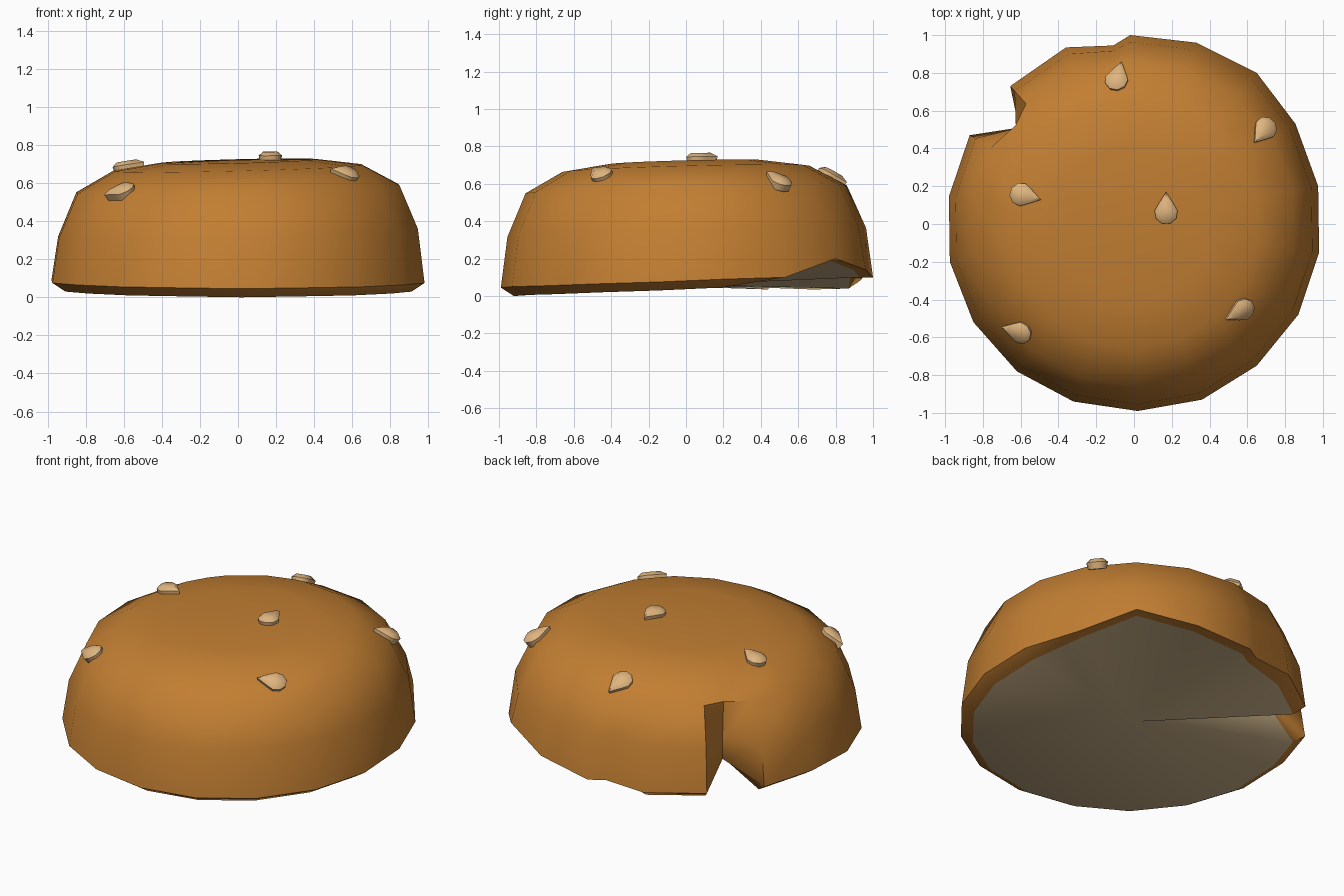
import bpy, bmesh, math
from mathutils import Vector, Matrix
from mathutils.bvhtree import BVHTree

if "Cube" in bpy.data.objects:
    bpy.data.objects.remove(bpy.data.objects["Cube"])


def material(name, rgb):
    m = bpy.data.materials.new(name)
    m.diffuse_color = (*rgb, 1)
    m.use_nodes = True
    m.node_tree.nodes["Principled BSDF"].inputs["Base Color"].default_value = m.diffuse_color
    return m


crust = material("toasted_crust", (0.54, 0.21, 0.032))
crumb = material("cream_crumb", (0.62, 0.46, 0.26))
seed_mat = material("sesame_tan", (0.74, 0.46, 0.21))


def finish(bm, name, mats, angle):
    bmesh.ops.recalc_face_normals(bm, faces=bm.faces)
    me = bpy.data.meshes.new(name)
    bm.to_mesh(me)
    ob = bpy.data.objects.new(name, me)
    bpy.context.collection.objects.link(ob)
    for m in mats:
        me.materials.append(m)
    bpy.ops.object.select_all(action='DESELECT')
    ob.select_set(True)
    bpy.context.view_layer.objects.active = ob
    bpy.ops.object.shade_smooth_by_angle(angle=math.radians(angle))
    return ob


# Bun outline seen from above, with the torn notch at the back left: x, y, rim height
outline = [
    (0.02, -0.99, 0.0), (0.36, -0.93, 0.005), (0.65, -0.75, 0.01), (0.87, -0.48, 0.02),
    (0.98, -0.15, 0.03), (0.975, 0.2, 0.045), (0.855, 0.53, 0.10), (0.65, 0.8, 0.2),
    (0.33, 0.96, 0.14), (-0.02, 1.0, 0.10), (-0.11, 0.945, 0.10), (-0.36, 0.935, 0.04),
    (-0.655, 0.73, 0.035), (-0.61, 0.51, 0.2), (-0.87, 0.47, 0.035), (-0.98, 0.145, 0.045),
    (-0.975, -0.2, 0.03), (-0.85, -0.52, 0.02), (-0.62, -0.78, 0.01), (-0.32, -0.94, 0.005)]
# Dome profile: scale, height, blend towards a plain circle
levels = [(0.93, None, 0), (1.0, None, 0), (0.965, 0.34, 0.15), (0.87, 0.57, 0.75),
          (0.67, 0.68, 1), (0.42, 0.715, 1)]

# Bun: stacked rings, crumb underside
bm = bmesh.new()
rings = []
for i, (s, h, w) in enumerate(levels):
    ring = []
    for x, y, rim in outline:
        r = math.hypot(x, y)
        k = s * ((1 - w) * r + w * 0.985) / r
        z = rim + (0.0, 0.045)[i] * (rim < 0.09) if h is None else h + 0.025 * (x + y) * s
        ring.append(bm.verts.new((x * k, y * k, z)))
    rings.append(ring)
n = len(outline)
for a, b in zip(rings, rings[1:]):
    for j in range(n):
        bm.faces.new((a[j], a[(j + 1) % n], b[(j + 1) % n], b[j]))
top = bm.verts.new((0, 0, 0.722))
low = bm.verts.new((0, 0, 0.06))
for j in range(n):
    k = (j + 1) % n
    bm.faces.new((rings[-1][j], rings[-1][k], top))
    bm.faces.new((rings[0][k], rings[0][j], low)).material_index = 1
bmesh.ops.recalc_face_normals(bm, faces=bm.faces)
tree = BVHTree.FromBMesh(bm)
finish(bm, "bun_top", [crust, crumb], 50)

# Teardrop seeds laid on the crust: x, y, direction of the tip in degrees
seeds = [(-0.09, 0.76, 80), (0.69, 0.50, 230), (-0.59, 0.155, -15),
         (0.17, 0.065, 90), (-0.60, -0.57, 170), (0.57, -0.45, 205)]
for x, y, deg in seeds:
    hit, nor, _, _ = tree.ray_cast(Vector((x, y, 2)), Vector((0, 0, -1)))
    if nor.z < 0:
        nor = -nor
    tip = Vector((math.cos(math.radians(deg)), math.sin(math.radians(deg)), 0))
    tip = (tip - nor * tip.dot(nor)).normalized()
    side = nor.cross(tip)
    M = Matrix((tip, side, nor)).transposed().to_4x4()
    M.translation = hit
    bm = bmesh.new()
    prev = None
    for s, h in ((0.9, -0.02), (1.0, 0.02), (0.62, 0.04)):
        ring = []
        for j in range(9):
            a = j * math.tau / 9
            p = (0.105, 0) if j == 0 else (0.062 * math.cos(a) - 0.005, 0.062 * math.sin(a))
            ring.append(bm.verts.new((p[0] * s, p[1] * s, h)))
        if prev:
            for j in range(9):
                k = (j + 1) % 9
                bm.faces.new((prev[j], prev[k], ring[k], ring[j]))
        else:
            bm.faces.new(ring[::-1])
        prev = ring
    bm.faces.new(prev)
    bm.transform(M)
    finish(bm, "sesame_seed", [seed_mat], 50)
